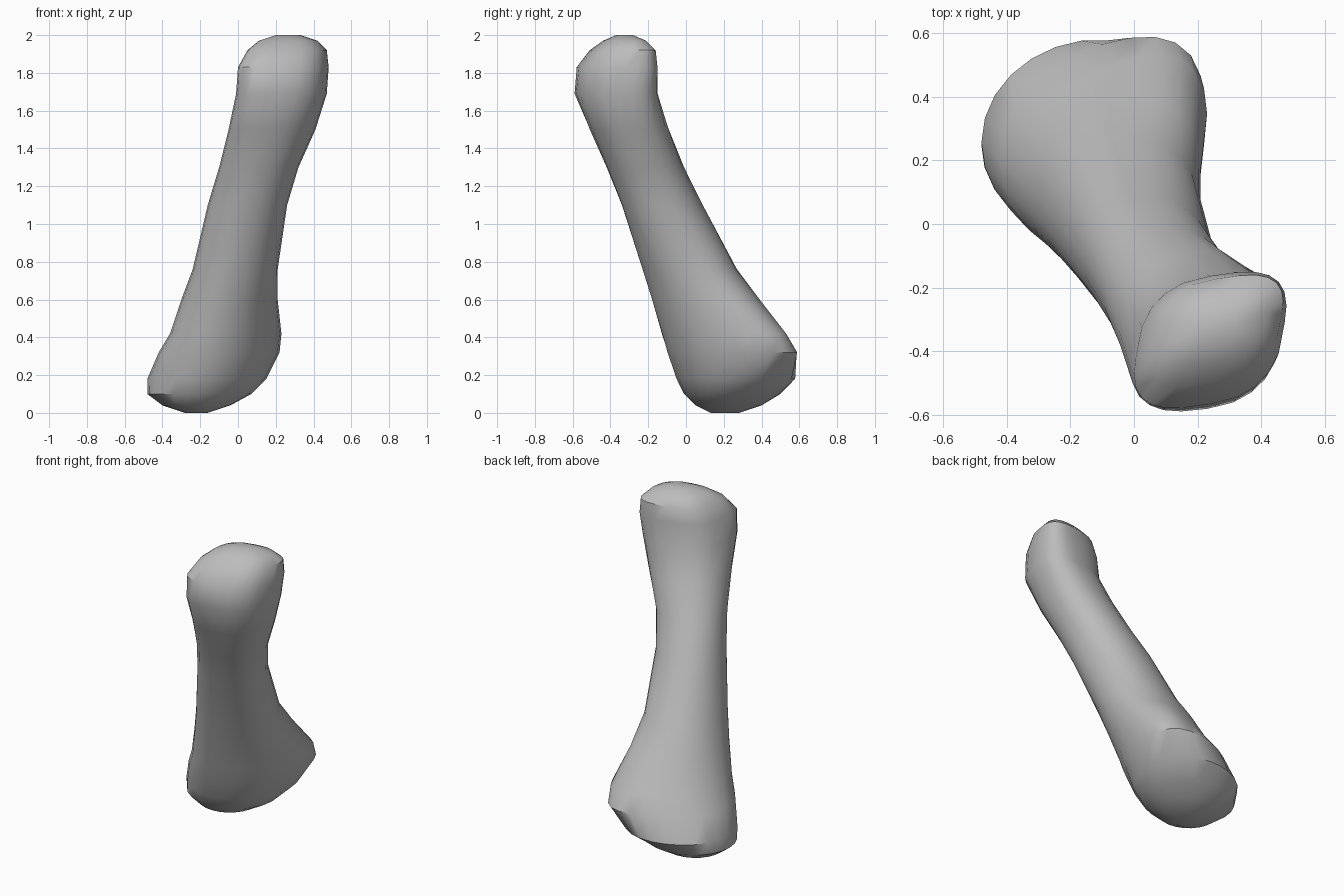
import bpy, bmesh, math

cube = bpy.data.objects.get("Cube")
if cube:
    bpy.data.objects.remove(cube)

SIDES = 24

# Sections up the shaft: height, left/right limits, front/back limits,
# diagonal skew, extra skew toward the back corner, roundness (1 is elliptical)
sections = [
    (0.00, -0.28, -0.16, 0.13, 0.28, 0.0, 0.0, 1),
    (0.04, -0.40, -0.04, 0.05, 0.40, 0.0, 0.0, 1),
    (0.10, -0.48, 0.07, -0.01, 0.50, 0.0, 0.0, 1),
    (0.18, -0.48, 0.15, -0.05, 0.58, 0.08, 0.08, 1),
    (0.32, -0.42, 0.22, -0.10, 0.59, 0.25, 0.18, 0.95),
    (0.42, -0.36, 0.23, -0.13, 0.53, 0.3, 0.18, 0.95),
    (0.60, -0.30, 0.21, -0.18, 0.39, 0.15, 0.1, 0.95),
    (0.76, -0.24, 0.21, -0.23, 0.27, 0.05, 0.0, 0.95),
    (1.10, -0.16, 0.26, -0.34, 0.09, -0.1, 0.0, 0.95),
    (1.30, -0.10, 0.32, -0.42, -0.01, -0.05, 0.0, 0.95),
    (1.50, -0.05, 0.41, -0.51, -0.09, 0.1, 0.0, 0.9),
    (1.69, -0.01, 0.47, -0.59, -0.15, 0.3, 0.0, 0.8),
    (1.83, 0.00, 0.48, -0.58, -0.15, 0.4, 0.0, 0.75),
    (1.92, 0.05, 0.47, -0.51, -0.16, 0.42, 0.0, 0.75),
    (1.97, 0.11, 0.42, -0.44, -0.21, 0.4, 0.0, 0.8),
    (2.00, 0.20, 0.33, -0.37, -0.28, 0.3, 0.0, 0.9),
]


def rounded(v, power):
    return math.copysign(abs(v) ** power, v)


def ring(bm, z, x0, x1, y0, y1, skew, bias, power):
    """Slanted rounded section that fits its limits."""
    verts = []
    for i in range(SIDES):
        t = math.tau * i / SIDES
        phase = math.asin(skew + bias * math.cos(t - math.pi / 4))
        x = (x0 + x1) / 2 + (x1 - x0) / 2 * rounded(math.cos(t), power)
        y = (y0 + y1) / 2 + (y1 - y0) / 2 * rounded(math.sin(t + phase), power)
        verts.append(bm.verts.new((x, y, z)))
    return verts


# Loft the bone through its sections and close both knobs
bm = bmesh.new()
rings = [ring(bm, *s) for s in sections]
for low, high in zip(rings, rings[1:]):
    for i in range(SIDES):
        j = (i + 1) % SIDES
        bm.faces.new((low[i], low[j], high[j], high[i]))
bm.faces.new(rings[0][::-1])
bm.faces.new(rings[-1])
bmesh.ops.recalc_face_normals(bm, faces=bm.faces)

mesh = bpy.data.meshes.new("bone")
bm.to_mesh(mesh)
bm.free()
bone = bpy.data.objects.new("bone", mesh)
bpy.context.collection.objects.link(bone)

# Plain grey surface
grey = bpy.data.materials.new("bone grey")
grey.use_nodes = True
color = (0.5, 0.5, 0.5, 1)
grey.diffuse_color = color
grey.node_tree.nodes["Principled BSDF"].inputs["Base Color"].default_value = color
mesh.materials.append(grey)

# Smooth shaft with crisp rims
bpy.context.view_layer.objects.active = bone
bone.select_set(True)
bpy.ops.object.shade_smooth_by_angle(angle=math.radians(35))
